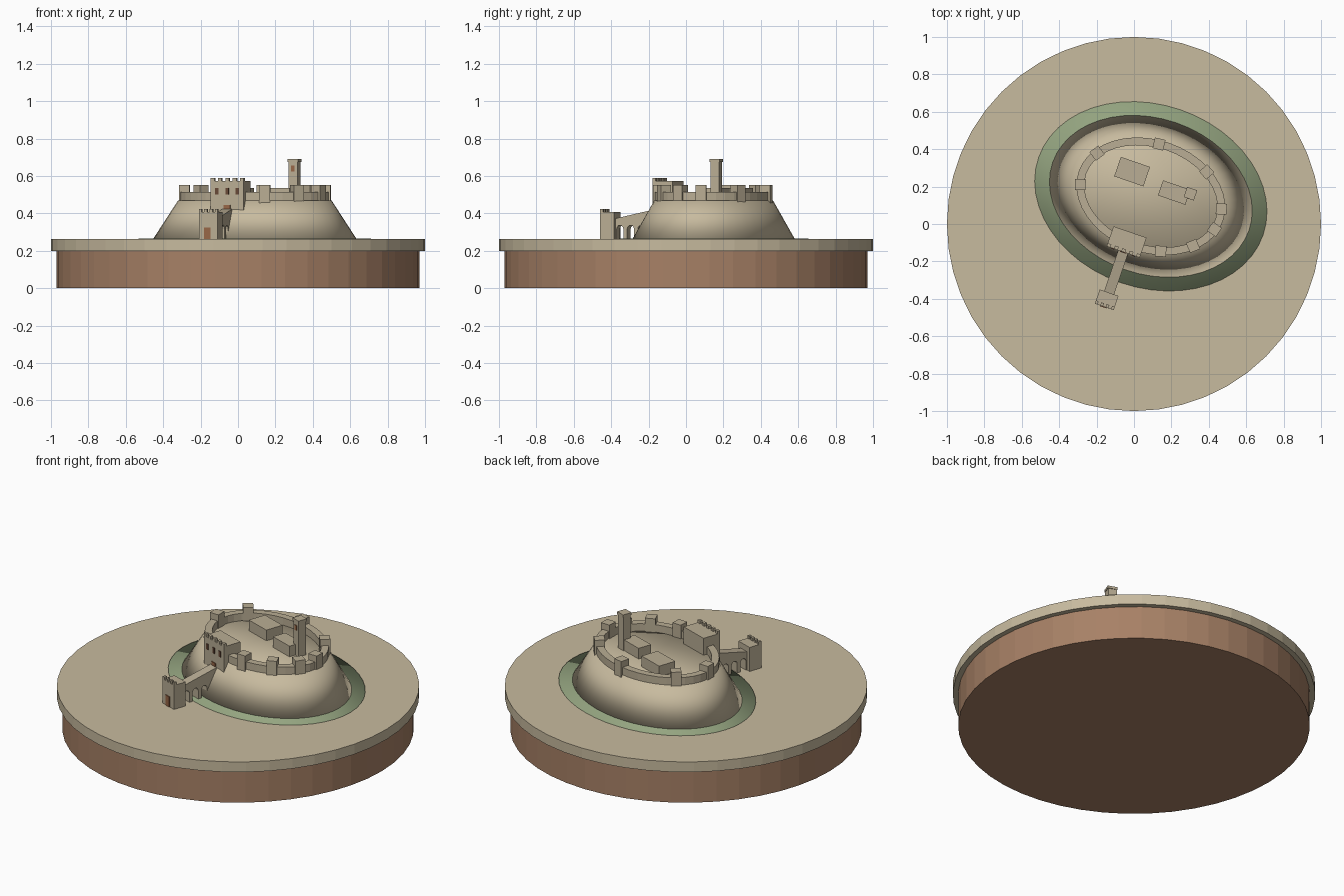
import bpy, bmesh, math
from mathutils import Matrix, Vector

old = bpy.data.objects.get("Cube")
if old:
    bpy.data.objects.remove(old, do_unlink=True)


def material(name, rgb):
    col = [(c / 255) ** 2.2 for c in rgb] + [1]
    m = bpy.data.materials.new(name)
    m.use_nodes = True
    m.diffuse_color = col
    bsdf = m.node_tree.nodes["Principled BSDF"]
    bsdf.inputs["Base Color"].default_value = col
    bsdf.inputs["Roughness"].default_value = 0.9
    return m


sand = material("sand", (198, 185, 157))
earth = material("brown earth", (166, 128, 102))
grass = material("ditch green", (148, 164, 128))
stone = material("stone", (184, 172, 147))
wood = material("door wood", (150, 102, 72))
dark = material("window brown", (104, 74, 58))

GROUND, TOP = 0.262, 0.47
# Castle frame: the hill's long axis is turned clockwise from x
CASTLE = Matrix.Translation((0.09, 0.148, 0)) @ Matrix.Rotation(math.radians(-19), 4, 'Z')


def finish(name, bm, mat, frame=CASTLE, smooth=False):
    bmesh.ops.recalc_face_normals(bm, faces=bm.faces[:])
    for f in bm.faces:
        f.smooth = smooth
    me = bpy.data.meshes.new(name)
    bm.to_mesh(me)
    bm.free()
    me.materials.append(mat)
    ob = bpy.data.objects.new(name, me)
    ob.matrix_world = frame
    bpy.context.collection.objects.link(ob)
    return ob


def ellipse(bm, a, b, z, n=48):
    return [bm.verts.new((a * math.cos(t), b * math.sin(t), z))
            for t in (2 * math.pi * i / n for i in range(n))]


def bridge_rings(bm, r, s):
    n = len(r)
    for i in range(n):
        j = (i + 1) % n
        bm.faces.new((r[i], r[j], s[j], s[i]))


def frustum(name, low, high, z0, z1, mat, frame=CASTLE, smooth=False):
    bm = bmesh.new()
    r, s = ellipse(bm, *low, z0), ellipse(bm, *high, z1)
    bridge_rings(bm, r, s)
    bm.faces.new(r)
    bm.faces.new(s)
    return finish(name, bm, mat, frame, smooth)


def add_box(bm, x, y, z0, z1, w, d, turn=0):
    m = (Matrix.Translation((x, y, (z0 + z1) / 2)) @ Matrix.Rotation(turn, 4, 'Z')
         @ Matrix.Diagonal((w, d, z1 - z0, 1)))
    bmesh.ops.create_cube(bm, size=1, matrix=m)


def boxes(name, mat, *specs):
    bm = bmesh.new()
    for s in specs:
        add_box(bm, *s)
    return finish(name, bm, mat)


# Round plinth
world = Matrix.Identity(4)
frustum("earth_base", (0.97, 0.97), (0.97, 0.97), 0, 0.2, earth, world)
frustum("ground_plate", (1, 1), (1, 1), 0.2, GROUND, sand, world)

# Ditch ring and hill
frustum("ditch", (0.635, 0.489), (0.635, 0.489), GROUND - 0.005, GROUND + 0.004, grass, smooth=True)
frustum("hill", (0.558, 0.418), (0.421, 0.303), GROUND, TOP, sand, smooth=True)

# Curtain wall: an elliptical ring
bm = bmesh.new()
A, B, THICK, WALL_TOP = 0.408, 0.302, 0.042, 0.515
rings = [ellipse(bm, A - t, B - t, z, 40) for t, z in
         ((0, TOP - 0.02), (0, WALL_TOP), (THICK, WALL_TOP), (THICK, TOP - 0.02))]
for k in range(4):
    bridge_rings(bm, rings[k], rings[(k + 1) % 4])
finish("curtain_wall", bm, stone)

# Wall towers, each turned to follow the wall
inverse = CASTLE.inverted()
bm = bmesh.new()
for x, y in ((-0.22, 0.40), (0.135, 0.43), (0.385, 0.28), (0.475, 0.08),
             (0.43, -0.03), (0.31, -0.115), (0.14, -0.14), (-0.295, 0.21)):
    p = inverse @ Vector((x, y, 0))
    t = math.atan2(p.y / B, p.x / A)
    a, b = A - THICK / 2, B - THICK / 2
    turn = math.atan2(b * math.cos(t), -a * math.sin(t))
    add_box(bm, a * math.cos(t), b * math.sin(t), TOP - 0.02, 0.553, 0.058, 0.058, turn)
finish("wall_towers", bm, stone)


# Gatehouse and outer gate: block with a row of battlements on the front
GATE_X = -0.043


def gate_block(name, y, w, d, z0, z1, teeth):
    front = y - d / 2
    step = w / (2 * teeth - 1)
    specs = [(GATE_X, y, z0, z1, w, d)]
    for i in range(teeth):
        specs.append((GATE_X - w / 2 + step * (2 * i + 0.5), front + 0.009,
                      z1, z1 + 0.017, step, 0.018))
    boxes(name, stone, *specs)
    return front


front = gate_block("gatehouse", -0.273, 0.187, 0.113, 0.40, 0.573, 5)
boxes("gatehouse_windows", dark,
      *[(GATE_X + dx, front, 0.50, 0.535, 0.018, 0.008) for dx in (-0.058, 0, 0.058)])
boxes("gatehouse_door", wood, (GATE_X, front, 0.41, 0.445, 0.036, 0.008))

front = gate_block("outer_gate", -0.60, 0.106, 0.08, GROUND, 0.408, 4)
boxes("outer_gate_door", wood, (GATE_X - 0.004, front, GROUND, 0.325, 0.036, 0.008))

# Sloping bridge: side profile with three arches, extruded across
NEAR, FAR = -0.565, -0.325
profile = [(NEAR, GROUND)]
for c in (-0.535, -0.475, -0.415):
    r = 0.019
    profile.append((c - r, GROUND))
    profile += [(c - r * math.cos(t), 0.318 + r * math.sin(t))
                for t in (math.pi * i / 6 for i in range(7))]
    profile.append((c + r, GROUND))
profile += [(FAR, GROUND), (FAR, 0.425), (NEAR, 0.372)]
bm = bmesh.new()
side = bm.faces.new([bm.verts.new((GATE_X - 0.028, y, z)) for y, z in profile])
ext = bmesh.ops.extrude_face_region(bm, geom=[side], use_keep_orig=True)
bmesh.ops.translate(bm, vec=(0.056, 0, 0),
                    verts=[v for v in ext["geom"] if isinstance(v, bmesh.types.BMVert)])
finish("bridge", bm, stone)


# Courtyard buildings
def local(x, y):
    return (inverse @ Vector((x, y, 0))).xy


boxes("great_hall", stone, (*local(-0.01, 0.28), TOP - 0.01, 0.535, 0.165, 0.11))
boxes("small_hall", stone, (*local(0.215, 0.168), TOP - 0.01, 0.535, 0.155, 0.085))
kx, ky = local(0.302, 0.162)
boxes("watch_tower", stone, (kx, ky, TOP - 0.01, 0.675, 0.05, 0.05),
      (kx, ky, 0.675, 0.69, 0.057, 0.057))
boxes("watch_tower_window", wood, (kx, ky - 0.025, 0.625, 0.655, 0.02, 0.008))
